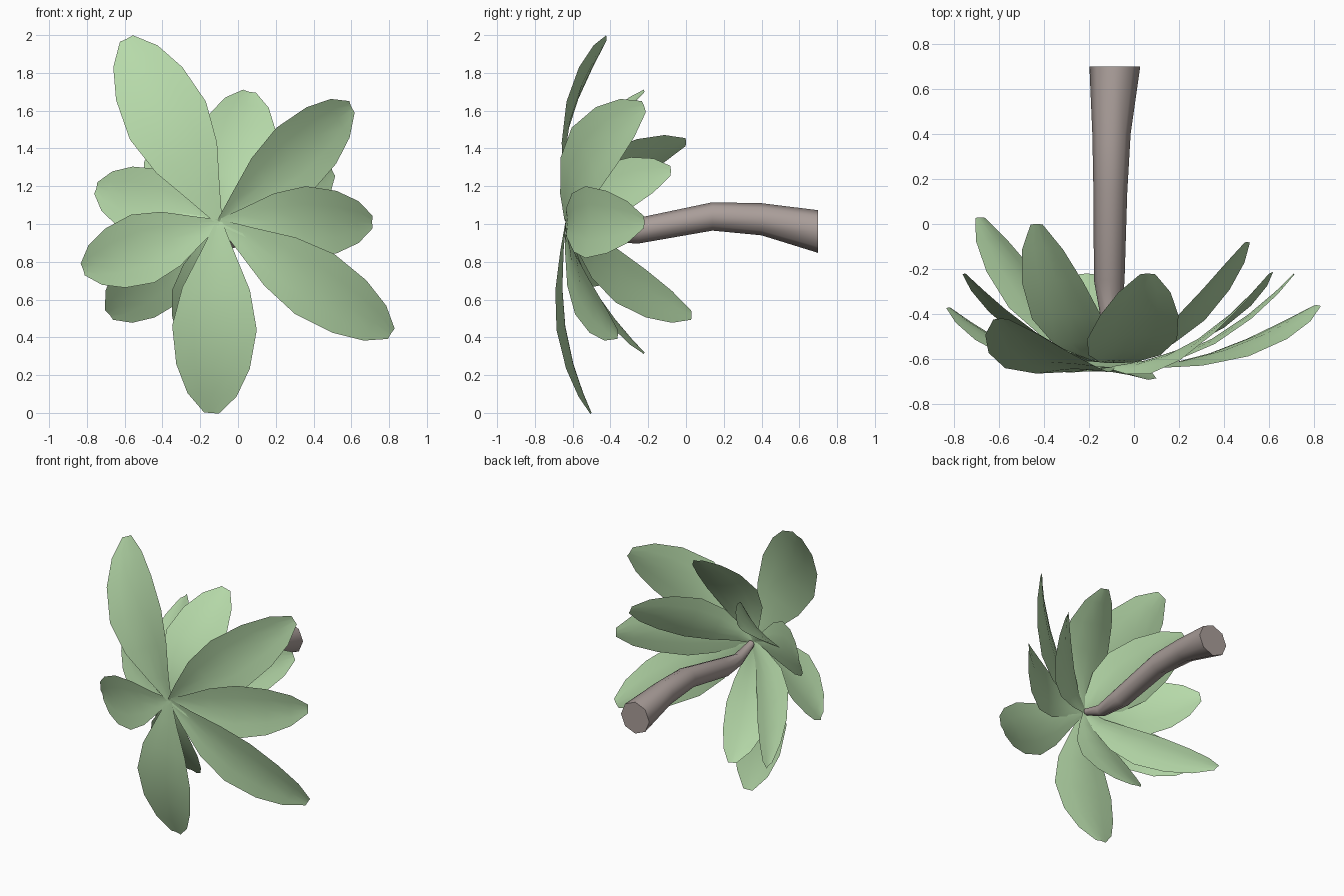
import bpy, bmesh, math
from mathutils import Vector

if "Cube" in bpy.data.objects:
    bpy.data.objects.remove(bpy.data.objects["Cube"])


def material(name, rgb):
    m = bpy.data.materials.new(name)
    m.diffuse_color = (*rgb, 1)
    m.use_nodes = True
    m.node_tree.nodes["Principled BSDF"].inputs["Base Color"].default_value = m.diffuse_color
    return m


GREEN = material("leaf_green", (0.47, 0.70, 0.40))
BARK = material("stem_bark", (0.40, 0.34, 0.32))
CENTRE = Vector((-0.10, -0.635, 1.01))


def finish(bm, name, mat, angle):
    me = bpy.data.meshes.new(name)
    bm.to_mesh(me)
    bm.free()
    ob = bpy.data.objects.new(name, me)
    bpy.context.collection.objects.link(ob)
    me.materials.append(mat)
    bpy.ops.object.select_all(action='DESELECT')
    ob.select_set(True)
    bpy.context.view_layer.objects.active = ob
    bpy.ops.object.shade_smooth_by_angle(angle=math.radians(angle))
    return ob


# Leaf outline: position along the rib, share of full half-width
OUTLINE = [(0, .08), (.15, .38), (.35, .80), (.55, 1), (.75, .87), (.9, .58), (1, .17)]


def leaf(name, tip, width, power=2.0, bulge=0.0, cup=0.14, twist=0, back=0.0):
    """Cupped blade from the centre to the tip, curling backwards."""
    base = CENTRE + Vector((0, back, 0))
    d = Vector(tip) - base
    c, s = math.cos(math.radians(twist)), math.sin(math.radians(twist))

    def rib(t):
        return base + Vector((d.x * t,
                              d.y * abs(t) ** power - bulge * math.sin(math.pi * t),
                              d.z * t))
    bm = bmesh.new()
    rows = []
    for t, w in OUTLINE:
        tangent = (rib(t + .02) - rib(max(t - .02, 0))).normalized()
        side = tangent.cross(Vector((0, -1, 0))).normalized()
        normal = side.cross(tangent).normalized()
        if normal.y > 0:
            normal = -normal
        side, normal = side * c - normal * s, normal * c + side * s
        half = width / 2 * w
        rows.append([bm.verts.new(rib(t) + side * half * u + normal * half * cup * abs(u) ** 1.5)
                     for u in (-1, -.5, 0, .5, 1)])
    for a, b in zip(rows, rows[1:]):
        for i in range(4):
            bm.faces.new((a[i], a[i + 1], b[i + 1], b[i]))
    bmesh.ops.recalc_face_normals(bm, faces=bm.faces)
    if sum(f.normal.y for f in bm.faces) > 0:
        bmesh.ops.reverse_faces(bm, faces=bm.faces)
    finish(bm, name, GREEN, 60)


# Front ring of leaves
leaf("leaf_top_left", (-.59, -.42, 1.98), .45, 2.6, .025, cup=.1, twist=1)
leaf("leaf_upper_right", (.60, -.22, 1.62), .41, twist=23)
leaf("leaf_right", (.71, -.22, 1.01), .38)
leaf("leaf_lower_right", (.81, -.36, .42), .38, 2.2)
leaf("leaf_bottom", (-.14, -.50, 0.0), .45, 2.8, .03, cup=.12, twist=5)
leaf("leaf_left", (-.82, -.37, .76), .38, 2.2)
# Back ring, swept towards the stem
leaf("back_leaf_top", (.06, -.22, 1.70), .41, 1.9, back=.02)
leaf("back_leaf_left", (-.75, -.22, 1.19), .37, 1.7, back=.02)
leaf("back_leaf_right", (.50, -.08, 1.28), .34, 1.6, back=.02)
leaf("back_leaf_upper_left", (-.43, 0.0, 1.43), .40, 1.8, back=.02)
leaf("back_leaf_lower_left", (-.68, .03, .52), .38, 1.5, back=.02)
leaf("back_leaf_bottom", (-.21, -.22, .32), .38, 1.7, back=.02)

# Curved stem: x, y, z, radius
PATH = [(-.10, -.60, 1.0, .025), (-.10, -.45, .945, .042), (-.11, -.25, .965, .068),
        (-.105, .14, 1.04, .075), (-.10, .40, 1.025, .085), (-.085, .70, .96, .113)]
SIDES = 8
bm = bmesh.new()
rings = []
for x, y, z, r in PATH:
    rings.append([bm.verts.new((x + r * math.cos(a), y, z + r * math.sin(a)))
                  for a in (math.tau * i / SIDES for i in range(SIDES))])
for a, b in zip(rings, rings[1:]):
    for i in range(SIDES):
        j = (i + 1) % SIDES
        bm.faces.new((a[i], a[j], b[j], b[i]))
bm.faces.new(rings[0])
bm.faces.new(rings[-1])
bmesh.ops.recalc_face_normals(bm, faces=bm.faces)
finish(bm, "stem", BARK, 50)
